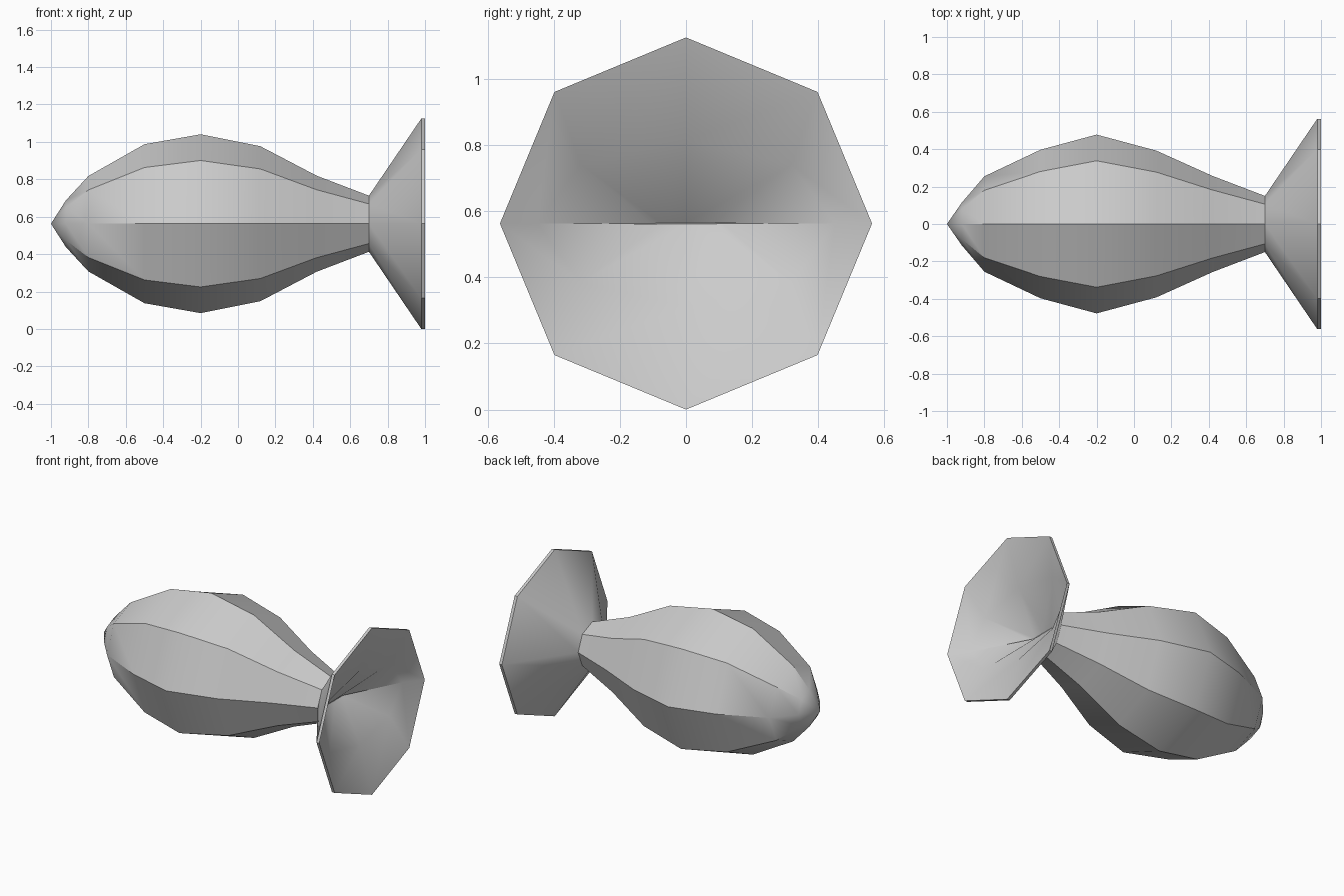
import bpy, bmesh, math

if "Cube" in bpy.data.objects:
    bpy.data.objects.remove(bpy.data.objects["Cube"])

R = 0.5625   # tail rim radius, also the height of the long axis
SIDES = 8


def loft(name, rings, tip=None, cap_end=False):
    """Skin octagonal rings (x, half width y, half height z) along the x axis."""
    bm = bmesh.new()
    loops = []
    for x, ry, rz in rings:
        loops.append([bm.verts.new((x, ry * math.cos(math.tau * i / SIDES),
                                    R + rz * math.sin(math.tau * i / SIDES)))
                      for i in range(SIDES)])
    for a, b in zip(loops, loops[1:]):
        for i in range(SIDES):
            j = (i + 1) % SIDES
            bm.faces.new((a[i], a[j], b[j], b[i]))
    if tip is not None:
        t = bm.verts.new((tip, 0, R))
        for i in range(SIDES):
            bm.faces.new((t, loops[0][(i + 1) % SIDES], loops[0][i]))
    if cap_end:
        bm.faces.new(loops[-1])
    bmesh.ops.recalc_face_normals(bm, faces=bm.faces)
    # make sure the skin faces outward
    bm.normal_update()
    f = max(bm.faces, key=lambda f: f.calc_center_median().z)
    if f.normal.z < 0:
        bmesh.ops.reverse_faces(bm, faces=bm.faces)
    me = bpy.data.meshes.new(name)
    bm.to_mesh(me)
    bm.free()
    ob = bpy.data.objects.new(name, me)
    bpy.context.collection.objects.link(ob)
    bpy.ops.object.select_all(action='DESELECT')
    ob.select_set(True)
    bpy.context.view_layer.objects.active = ob
    bpy.ops.object.shade_smooth_by_angle(angle=math.radians(30))
    return ob


# Bulbous body with a pointed nose
loft("body", [
    (-0.92, 0.115, 0.125),
    (-0.80, 0.255, 0.255),
    (-0.50, 0.397, 0.425),
    (-0.20, 0.478, 0.478),
    (0.12, 0.392, 0.414),
    (0.42, 0.257, 0.257),
    (0.70, 0.150, 0.150),
], tip=-1.0)

# Flared tail: outer cone, thin rim, then the hollow narrowing to a slot
loft("tail", [
    (0.70, 0.150, 0.150),
    (0.98, R, R),
    (1.00, R, R),
    (0.91, 0.450, 0.252),
    (0.72, 0.110, 0.002),
], cap_end=True)
